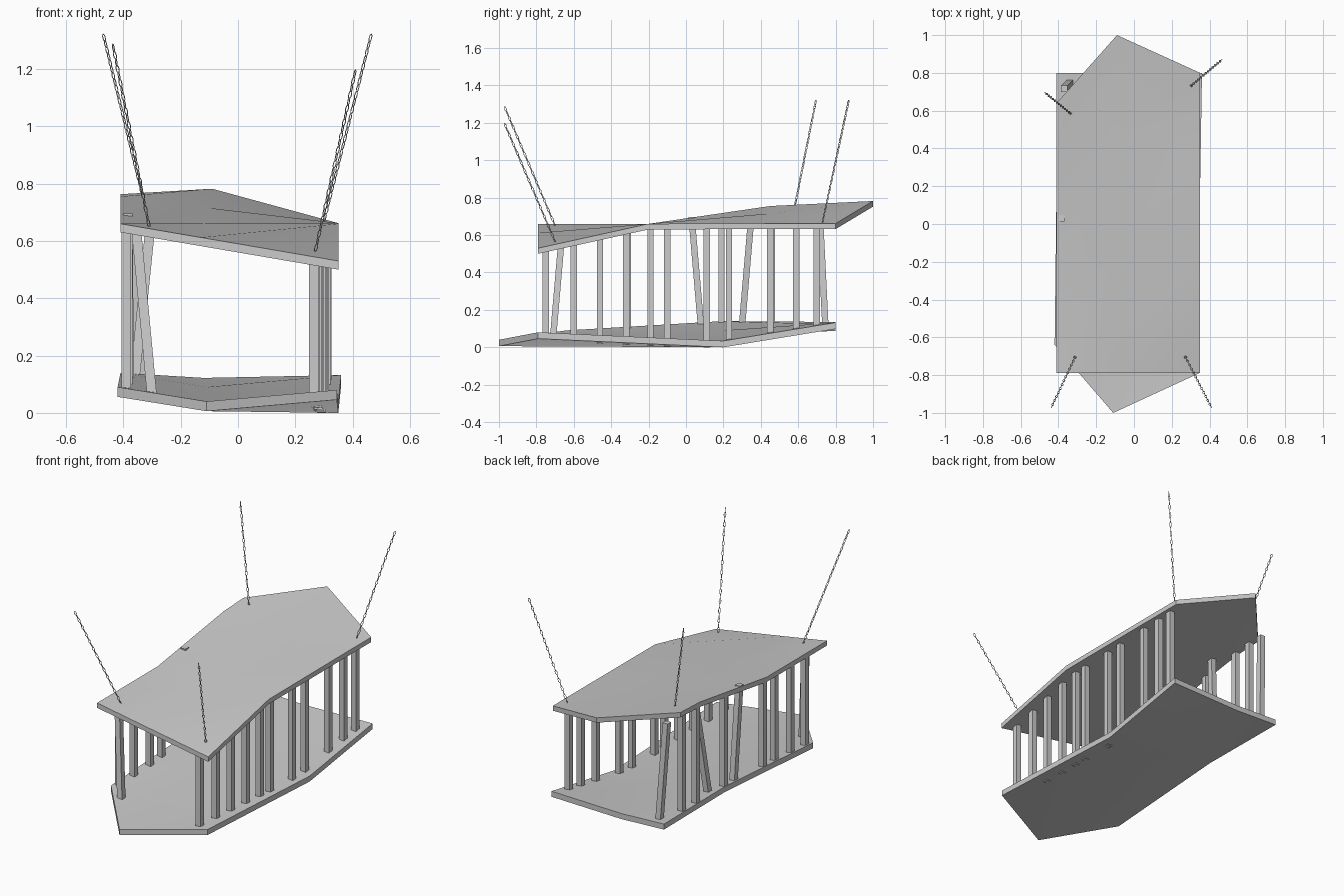
import bpy, bmesh, math
from mathutils import Vector, Matrix
from mathutils.bvhtree import BVHTree

if "Cube" in bpy.data.objects:
    bpy.data.objects.remove(bpy.data.objects["Cube"])


def finish(name, bm, smooth=False):
    me = bpy.data.meshes.new(name)
    bm.to_mesh(me)
    ob = bpy.data.objects.new(name, me)
    bpy.context.collection.objects.link(ob)
    if smooth:
        bpy.context.view_layer.objects.active = ob
        ob.select_set(True)
        bpy.ops.object.shade_smooth_by_angle(angle=math.radians(30))
        ob.select_set(False)
    return ob


def slab(name, rows, thick):
    """Warped sheet of left/mid/right rows, thickened straight down."""
    bm = bmesh.new()
    g = [[bm.verts.new(p) for p in r] for r in rows]
    for a, b in zip(g, g[1:]):
        for i in range(2):
            bm.faces.new((a[i], a[i + 1], b[i + 1], b[i]))
    tree = BVHTree.FromBMesh(bm)
    res = bmesh.ops.extrude_face_region(bm, geom=bm.faces[:], use_keep_orig=True)
    new = [e for e in res["geom"] if isinstance(e, bmesh.types.BMVert)]
    bmesh.ops.translate(bm, verts=new, vec=(0, 0, -thick))
    bmesh.ops.recalc_face_normals(bm, faces=bm.faces[:])
    finish(name, bm, True)
    return tree


def height(tree, x, y, default):
    hit = tree.ray_cast(Vector((x, y, 3)), Vector((0, 0, -1)))[0]
    return hit.z if hit else default


def post(name, a, b, w=0.034):
    """Square post between two points."""
    a, b = Vector(a), Vector(b)
    bm = bmesh.new()
    bmesh.ops.create_cube(bm, size=1)
    for v in bm.verts:
        base = a if v.co.z < 0 else b
        v.co = base + Vector((v.co.x * w, v.co.y * w, 0))
    finish(name, bm)


def chain(name, a, b, n=26):
    """Alternating oval links along a straight line."""
    a, b = Vector(a), Vector(b)
    d = b - a
    pitch = d.length / n
    rot = d.to_track_quat('Z', 'Y').to_matrix().to_4x4()
    bm = bmesh.new()
    for k in range(n):
        m = (Matrix.Translation(a + d * ((k + 0.5) / n)) @ rot
             @ Matrix.Rotation(math.pi / 2 * (k % 2), 4, 'Z'))
        rings = []
        for i in range(12):
            t = math.tau * i / 12
            c, s = math.cos(t), math.sin(t)
            ring = []
            for j in range(5):
                u = math.tau * j / 5
                r = 0.0018 * math.cos(u)
                p = Vector(((0.0055 + r) * c, 0.0018 * math.sin(u),
                            (pitch * 0.56 + r) * s))
                ring.append(bm.verts.new(m @ p))
            rings.append(ring)
        for i in range(12):
            p, q = rings[i], rings[(i + 1) % 12]
            for j in range(5):
                bm.faces.new((p[j], p[(j + 1) % 5], q[(j + 1) % 5], q[j]))
    bmesh.ops.recalc_face_normals(bm, faces=bm.faces[:])
    finish(name, bm, True)


# hanging roof board and floor board
roof = slab("roof_board", [
    [(-.41, -.79, .66), (-.13, -.79, .612), (.35, -.79, .53)],
    [(-.41, -.2, .66), (-.12, -.2, .66), (.35, -.2, .66)],
    [(-.41, .45, .755), (-.10, .45, .715), (.35, .45, .662)],
    [(-.41, .64, .763), (-.09, 1.0, .782), (.35, .80, .662)],
], 0.03)
floor = slab("floor_board", [
    [(-.42, -.64, .09), (-.11, -1.0, .04), (.345, -.79, .08)],
    [(-.41, .2, .14), (-.11, .2, .09), (.35, .2, .034)],
    [(-.41, .80, .135), (-.12, .80, .122), (.36, .80, .132)],
], 0.034)

# right-hand posts, some poking through the floor
right_y = [-.75, -.60, -.46, -.32, -.19, -.10, .11, .23, .45, .59, .70]
for i, y in enumerate(right_y):
    x = .265 + .045 * i / 10
    sink = .038 if 2 <= i <= 6 else .015
    post(f"right_post_{i}", (x, y, max(0, height(floor, x, y, .08) - sink)),
         (x, y, height(roof, x, y, .66) - .02))

# left-hand posts: bottom x, y then top x, y
left = [(-.30, -.71, -.355, -.66), (-.39, -.60, -.39, -.60),
        (-.39, -.46, -.39, -.46), (-.385, -.31, -.385, -.31),
        (-.39, -.19, -.39, -.19), (-.38, .08, -.385, .03),
        (-.39, .19, -.39, .19), (-.36, .30, -.30, .35),
        (-.39, .46, -.39, .46), (-.385, .59, -.385, .59),
        (-.34, .745, -.37, .715)]
for i, (x0, y0, x1, y1) in enumerate(left):
    poke = .006 if i == 5 else -.02
    post(f"left_post_{i}", (x0, y0, height(floor, x0, y0, .09) - .015),
         (x1, y1, height(roof, x1, y1, .74) + poke))

# four suspension chains
chain("chain_front_left", (-.31, -.70, .65), (-.437, -.97, 1.285))
chain("chain_front_right", (.27, -.70, .565), (.41, -.97, 1.195))
chain("chain_back_left", (-.33, .58, .745), (-.47, .695, 1.32))
chain("chain_back_right", (.30, .73, .67), (.465, .87, 1.32))
